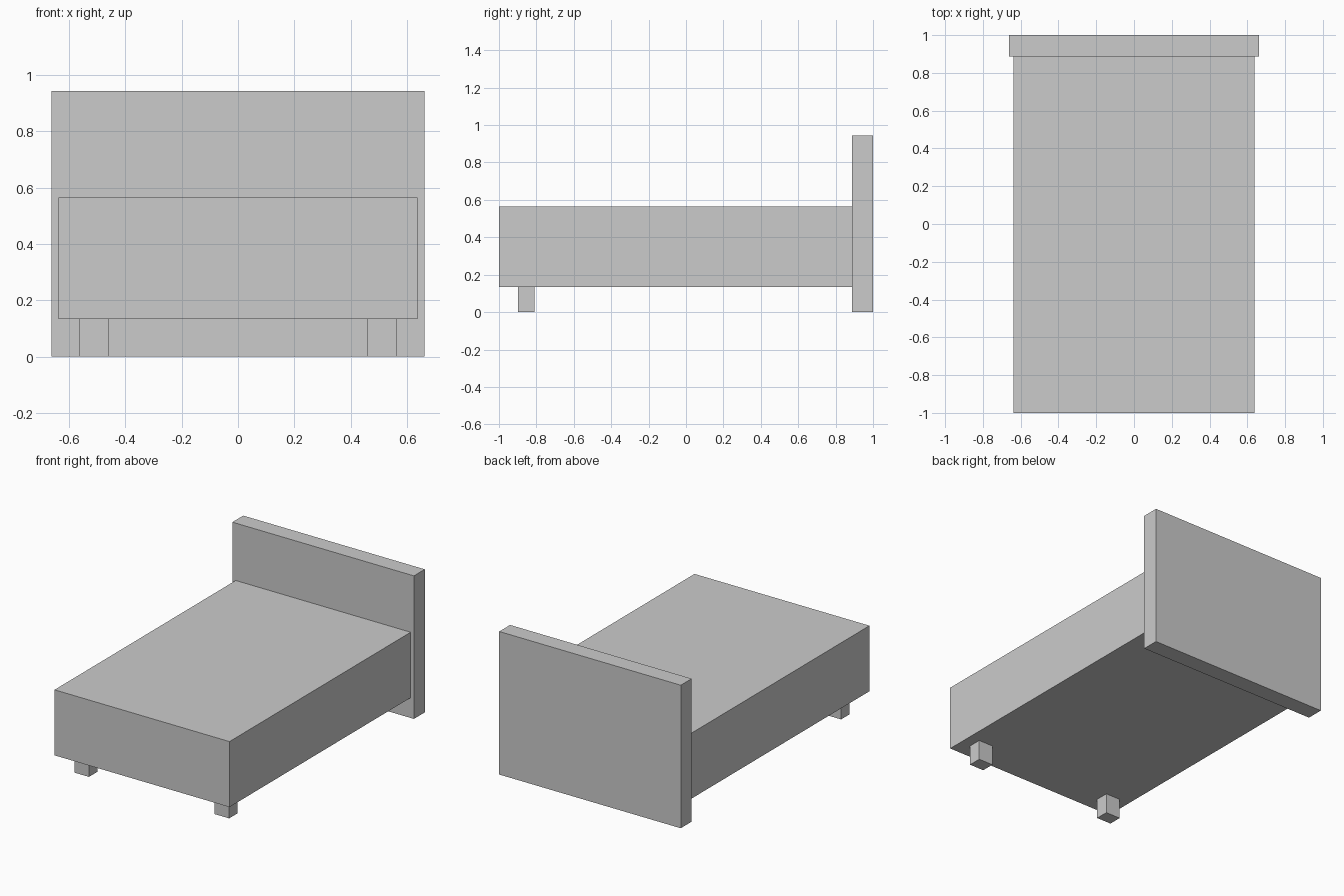
import bpy

default = bpy.data.objects.get("Cube")
if default:
    bpy.data.objects.remove(default, do_unlink=True)

# One plain grey for the whole bed
grey = bpy.data.materials.new("plain_grey")
grey.use_nodes = True
colour = (0.6, 0.6, 0.6, 1)
grey.diffuse_color = colour
grey.node_tree.nodes["Principled BSDF"].inputs["Base Color"].default_value = colour


def box(name, low, high):
    """Axis-aligned box between two opposite corners."""
    centre = [(a + b) / 2 for a, b in zip(low, high)]
    size = [b - a for a, b in zip(low, high)]
    bpy.ops.mesh.primitive_cube_add(size=1, location=centre)
    part = bpy.context.object
    part.name = name
    part.scale = size
    bpy.ops.object.transform_apply(location=False, rotation=False, scale=True)
    part.data.materials.append(grey)
    return part


half_width, board_half_width = 0.638, 0.662
base_z, top_z, board_z = 0.133, 0.565, 0.943
board_y = 0.887

# Bed body and headboard
box("bed_base", (-half_width, -1, base_z), (half_width, board_y, top_z))
box("headboard", (-board_half_width, board_y, 0), (board_half_width, 1, board_z))

# Front legs, one on each side
for side, x in (("left", 0.511), ("right", -0.511)):
    box(f"{side}_front_leg", (x - 0.053, -0.898, 0), (x + 0.053, -0.81, base_z))
